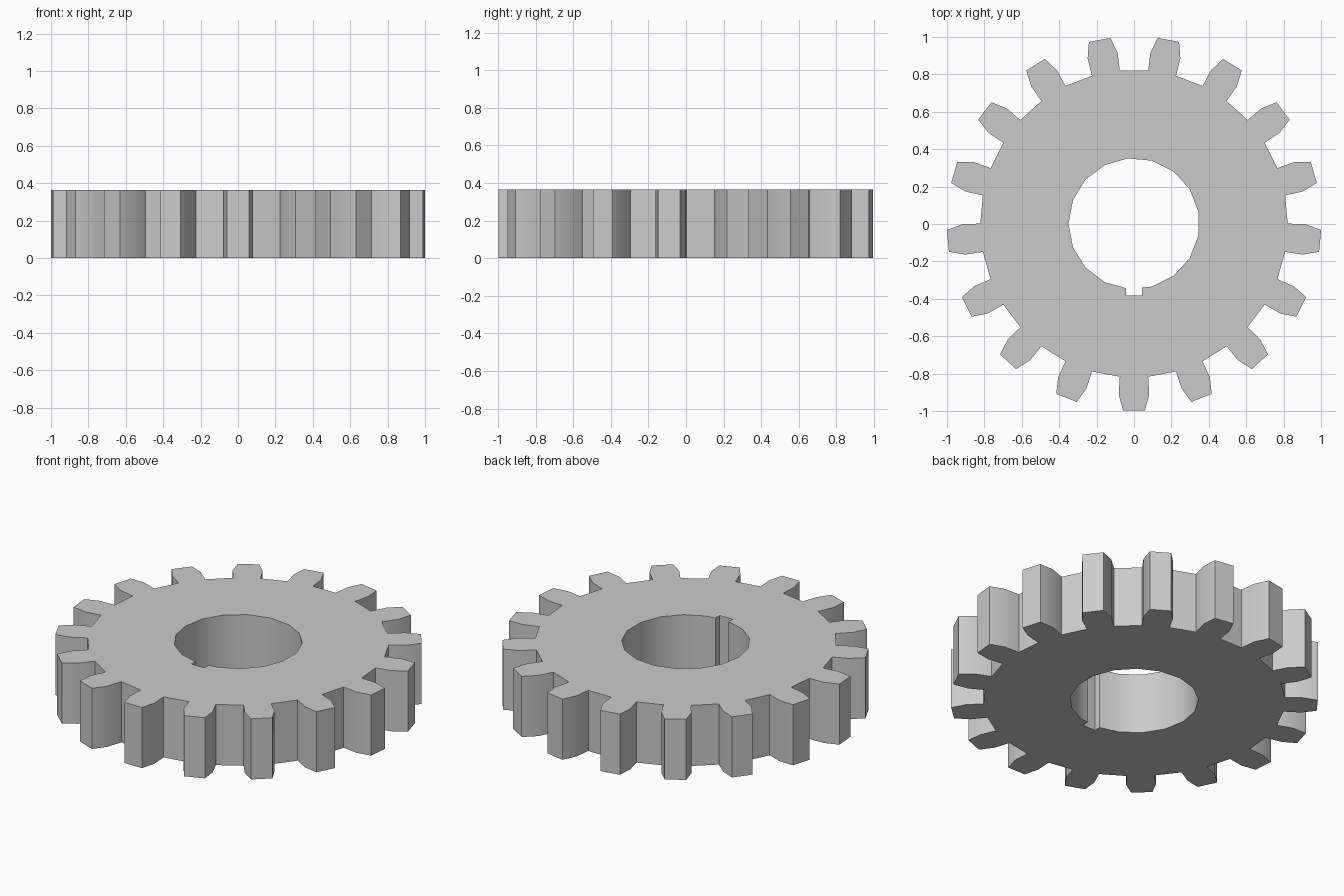
import bpy, bmesh
from math import radians, sin, cos

if "Cube" in bpy.data.objects:
    bpy.data.objects.remove(bpy.data.objects["Cube"])

TEETH, HEIGHT, SHIFT_Y = 17, 0.365, 0.002
STEP = 360 / TEETH


def polar(r, deg):
    return (r * cos(radians(deg)), r * sin(radians(deg)))


# Tooth half-profile: radius, half angle in degrees (root, flank, tip)
half = [(0.822, 5.3), (0.917, 5.1), (1.001, 3.35)]
outline = []
for i in range(TEETH):
    a = -90 + i * STEP
    outline += [polar(r, a - h) for r, h in half]
    outline += [polar(r, a + h) for r, h in reversed(half)]

# Faceted bore with a rectangular keyway at the bottom
key = 0.043
bore = [polar(0.35, 180 + i * STEP) for i in range(17)]
bore = [p for p in bore if not (abs(p[0]) < key and p[1] < 0)]
start = next(i for i, p in enumerate(bore) if p[0] > 0 and p[1] < 0)
bore = bore[start:] + bore[:start]
bore += [(-key, -0.345), (-key, -0.384), (key, -0.384), (key, -0.342)]

# Fill the profile and extrude it
bm = bmesh.new()
edges = []
for loop in (outline, bore):
    vs = [bm.verts.new((x, y + SHIFT_Y, 0)) for x, y in loop]
    edges += [bm.edges.new((vs[i - 1], vs[i])) for i in range(len(vs))]
bmesh.ops.triangle_fill(bm, edges=edges, use_beauty=True)
ext = bmesh.ops.extrude_face_region(bm, geom=bm.faces[:], use_keep_orig=True)
top = [g for g in ext["geom"] if isinstance(g, bmesh.types.BMVert)]
bmesh.ops.translate(bm, verts=top, vec=(0, 0, HEIGHT))
bmesh.ops.recalc_face_normals(bm, faces=bm.faces[:])

mesh = bpy.data.meshes.new("spur_gear")
bm.to_mesh(mesh)
bm.free()
gear = bpy.data.objects.new("spur_gear", mesh)
bpy.context.collection.objects.link(gear)

# Smooth flanks and bore, sharp corners
bpy.context.view_layer.objects.active = gear
gear.select_set(True)
bpy.ops.object.shade_smooth_by_angle(angle=radians(30))
